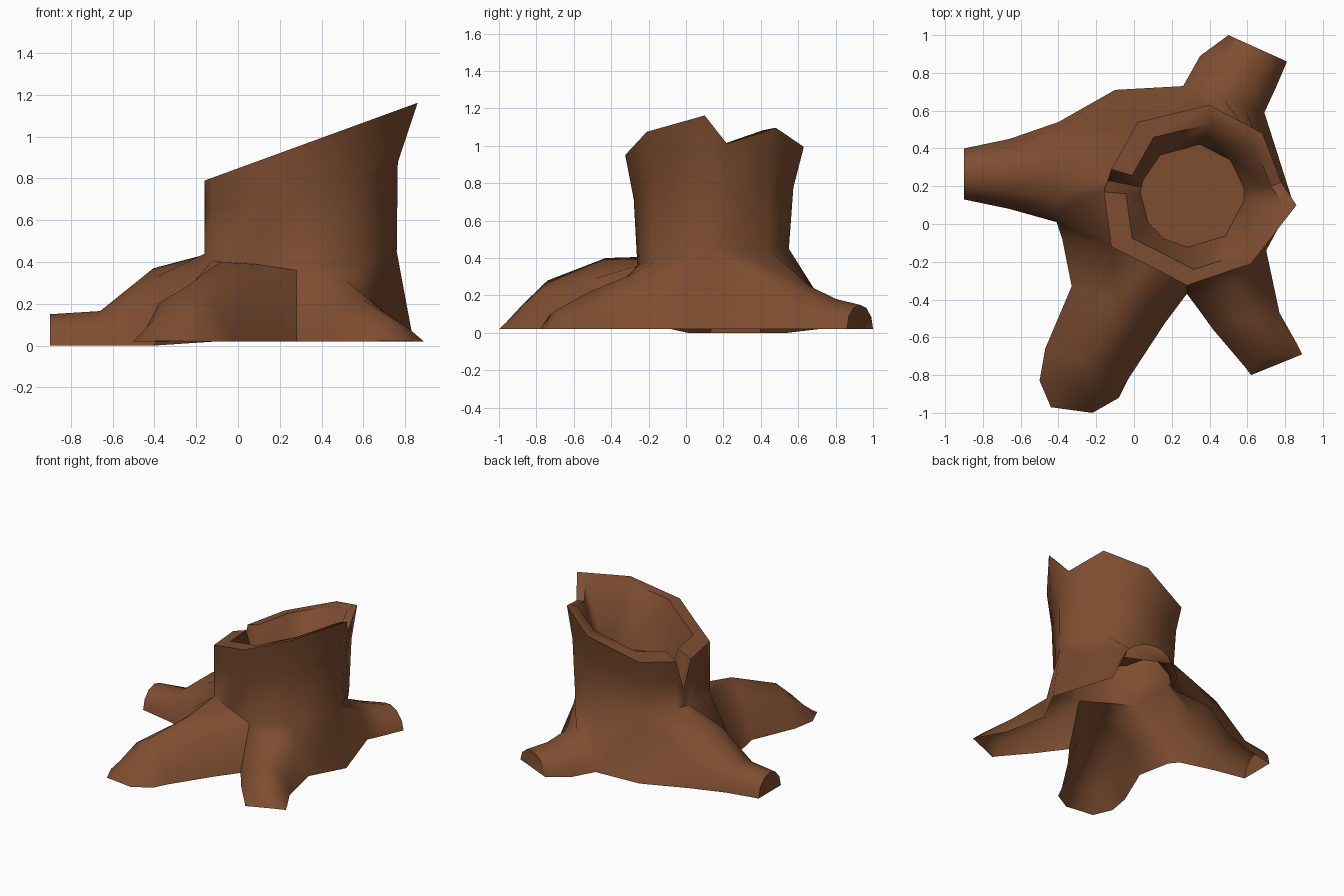
import bpy, bmesh, math
from mathutils import Vector

if "Cube" in bpy.data.objects:
    bpy.data.objects.remove(bpy.data.objects["Cube"])

bark = bpy.data.materials.new("bark_brown")
bark.diffuse_color = (0.21, 0.075, 0.03, 1)
bark.use_nodes = True
bark.node_tree.nodes["Principled BSDF"].inputs["Base Color"].default_value = bark.diffuse_color

bm = bmesh.new()


def loft(rows, closed=False):
    """Skin quads between rows of points that have equal length."""
    vs = [[bm.verts.new(p) for p in r] for r in rows]
    n = len(vs[0])
    for a, b in zip(vs, vs[1:]):
        for i in range(n if closed else n - 1):
            j = (i + 1) % n
            bm.faces.new((a[i], a[j], b[j], b[i]))
    return vs


def rim_z(x):
    return 0.79 + 0.365 * (x + 0.16)


# Trunk columns, counter-clockwise: lower x, y, z, rim x, y, notch height or None
cols = [
    (.76, .10, .45, .86, .10, None), (.74, .22, .45, .78, .22, 1.01),
    (.64, .44, .45, .68, .48, None), (.40, .55, .45, .40, .63, None),
    (.04, .48, .42, .02, .54, None), (-.12, .29, .44, -.12, .29, None),
    (-.14, .23, .44, -.14, .23, .57), (-.16, .18, .44, -.16, .17, None),
    (-.12, -.12, .41, -.12, -.12, None), (.08, -.20, .39, .08, -.22, None),
    (.28, -.26, .36, .28, -.325, None), (.59, -.17, .38, .62, -.21, None),
]
N = len(cols)
low = [Vector(c[:3]) for c in cols]
rim = [Vector((c[3], c[4], c[5] or rim_z(c[3]))) for c in cols]
mid = []
for i, (a, b) in enumerate(zip(low, rim)):
    m = a.lerp(b, 0.05 if i == 0 else 0.3)
    m.z = a.z + (b.z - a.z) * 0.6
    mid.append(m)

# Hollow: inner rim, then a tapered wall down to the floor
inner, floor = [], []
for p, c in zip(rim, cols):
    q = Vector((.088 + .816 * p.x, .022 + .81 * p.y, 0))
    q.z = max(p.z, .62) if c[5] else rim_z(q.x)
    inner.append(q)
    d = Vector((p.x - .33, p.y - .15)).normalized() * .275
    floor.append(Vector((.31 + d.x, .15 + d.y, .60)))
rings = loft([low, mid, rim, inner, floor], True)
bm.faces.new(rings[-1])

# Roots: arched cross-sections run from the trunk ring out to the tip
v_right, v_back = (.84, .12), (-.10, .71)
v_left, v_front = (-.38, -.08), (.28, -.37)


def root(first, last, va, vb, sections, foot=.02, cap=False, slope=0):
    arc = [low[i % N] for i in range(first, last + 1)]
    n = len(arc)
    rows = [[Vector((*va, .02))] + arc + [Vector((*vb, .02))]]
    for ax, ay, bx, by, h in sections:
        row = []
        for i in range(n + 2):
            u = i / (n + 1)
            t = (1 - slope) * (1 - math.cos(math.pi * u)) / 2 + slope * u
            row.append(Vector((ax + (bx - ax) * t, ay + (by - ay) * t,
                               foot + (h - foot) * math.sin(math.pi * u))))
        rows.append(row)
    vs = loft(rows)
    if cap:
        bm.faces.new(vs[-1])


# back root
root(0, 4, v_right, v_back, [(.69, .59, .26, .73, .25), (.75, .72, .35, .89, .18),
                             (.81, .86, .50, 1.0, .15)], cap=True)
# left root
root(4, 8, v_back, v_left, [(-.40, .54, -.41, .01, .37), (-.66, .45, -.66, .08, .165),
                            (-.90, .40, -.90, .13, .15)], foot=0, cap=True)
# front left root
root(8, 10, v_left, v_front, [(-.33, -.33, .16, -.53, .40), (-.47, -.66, -.03, -.82, .28),
                              (-.50, -.83, -.08, -.92, .15), (-.44, -.97, -.22, -1.0, .021)],
     slope=.6)
# front right root
root(10, 12, v_front, v_right, [(.34, -.45, .70, -.14, .31), (.42, -.56, .77, -.47, .22),
                                (.59, -.76, .86, -.63, .12), (.62, -.80, .89, -.69, .021)],
     slope=.5)

bmesh.ops.remove_doubles(bm, verts=bm.verts, dist=0.0015)
bmesh.ops.recalc_face_normals(bm, faces=bm.faces)

mesh = bpy.data.meshes.new("tree_stump")
bm.to_mesh(mesh)
bm.free()
mesh.materials.append(bark)
stump = bpy.data.objects.new("tree_stump", mesh)
bpy.context.collection.objects.link(stump)
bpy.context.view_layer.objects.active = stump
stump.select_set(True)
bpy.ops.object.shade_smooth_by_angle(angle=math.radians(65))
